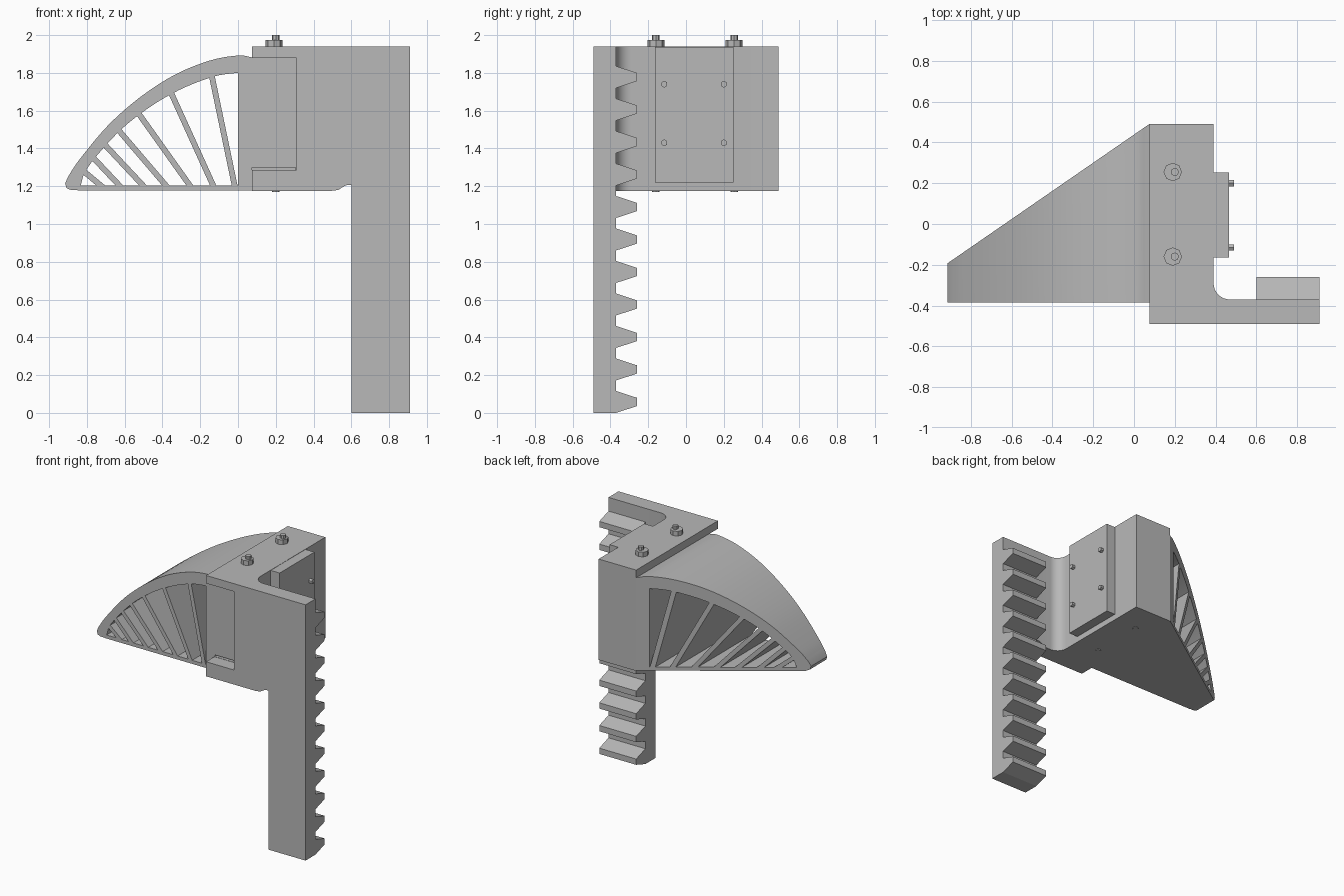
import bpy, bmesh, math
from mathutils import Vector

cube = bpy.data.objects.get("Cube")
if cube:
    bpy.data.objects.remove(cube)

grey = bpy.data.materials.new("plain_grey")
grey.use_nodes = True
COLOUR = (0.48, 0.48, 0.48, 1)
grey.diffuse_color = COLOUR
grey.node_tree.nodes["Principled BSDF"].inputs["Base Color"].default_value = COLOUR


def loft(name, near, far):
    """Solid between two matching outlines."""
    bm = bmesh.new()
    a = [bm.verts.new(p) for p in near]
    b = [bm.verts.new(p) for p in far]
    bm.faces.new(a)
    bm.faces.new(b)
    for i in range(len(a)):
        j = (i + 1) % len(a)
        bm.faces.new((a[i], a[j], b[j], b[i]))
    bmesh.ops.recalc_face_normals(bm, faces=bm.faces)
    mesh = bpy.data.meshes.new(name)
    bm.to_mesh(mesh)
    bm.free()
    mesh.materials.append(grey)
    obj = bpy.data.objects.new(name, mesh)
    bpy.context.collection.objects.link(obj)
    return obj


def box(name, x, y, z):
    ends = [[(px, py, h) for px, py in ((x[0], y[0]), (x[1], y[0]), (x[1], y[1]), (x[0], y[1]))]
            for h in z]
    return loft(name, *ends)


def cylinder(name, centre, axis, radius, length, sides):
    """Short prism growing from centre along axis."""
    turn = Vector((0, 0, 1)).rotation_difference(Vector(axis))
    rings = [[Vector(centre) + turn @ Vector((radius * math.cos(t), radius * math.sin(t), h))
              for t in (math.tau * i / sides for i in range(sides))] for h in (0, length)]
    return loft(name, *rings)


def cut(obj, cutter):
    mod = obj.modifiers.new("cut", 'BOOLEAN')
    mod.operation = 'DIFFERENCE'
    mod.solver = 'EXACT'
    mod.object = cutter
    cutter.hide_render = True
    bpy.context.view_layer.objects.active = obj
    bpy.ops.object.modifier_apply(modifier=mod.name)
    bpy.data.objects.remove(cutter)


def smooth(obj):
    bpy.ops.object.select_all(action='DESELECT')
    obj.select_set(True)
    bpy.context.view_layer.objects.active = obj
    bpy.ops.object.shade_smooth_by_angle(angle=math.radians(30))


# Bracket: angled plan with a rounded inner corner
LOW, HIGH = 1.175, 1.94
FRONT, WEB = -0.49, -0.37
R = 0.08
fillet = [(0.39 + R - R * math.cos(t), WEB + R - R * math.sin(t))
          for t in (math.pi / 2 * i / 8 for i in range(9))]
plan = [(0.075, FRONT), (0.61, FRONT), (0.61, WEB)] + fillet[::-1] + [(0.39, 0.49), (0.075, 0.49)]
bracket = loft("bracket", [(x, y, LOW) for x, y in plan], [(x, y, HIGH) for x, y in plan])

# Front pocket, narrow slot beneath the tongue, and relief beside the post
cut(bracket, box("pocket_cutter", (0.0, 0.31), (-0.6, -0.39), (1.285, 1.88)))
cut(bracket, box("slot_cutter", (0.0, 0.305), (-0.45, 0.05), (1.287, 1.30)))
relief = [(0.49, 1.1), (0.49, LOW), (0.53, 1.18), (0.57, 1.205), (0.7, 1.21), (0.7, 1.1)]
cut(bracket, loft("relief_cutter", [(x, -0.6, z) for x, z in relief],
                  [(x, -0.2, z) for x, z in relief]))
smooth(bracket)

# Toothed post: one side profile extruded across
PITCH, TIP = 0.172, -0.26
side = [(FRONT, HIGH), (FRONT, 0)]
for i in range(11):
    mid = 0.058 + PITCH * i
    side += [(WEB, mid - 0.058), (TIP, mid - 0.022), (TIP, mid + 0.022), (WEB, mid + 0.058)]
side.append((WEB, HIGH))
loft("toothed_post", [(0.6, y, z) for y, z in side], [(0.91, y, z) for y, z in side])


# Wing: every piece runs from the flat front to the slanting back
def back(x):
    return min(0.49, 0.49 + (x - 0.075) * 0.69)


def wing_piece(name, outline):
    return loft(name, [(x, -0.385, z) for x, z in outline],
                [(x, back(x), z) for x, z in outline])


def curve_through(points, steps=5):
    """Catmull-Rom curve through the given points."""
    pts = [Vector(p) for p in points]
    pts = [2 * pts[0] - pts[1]] + pts + [2 * pts[-1] - pts[-2]]
    out = []
    for a, b, c, d in zip(pts, pts[1:], pts[2:], pts[3:]):
        for s in range(steps):
            t = s / steps
            out.append(0.5 * (2 * b + (c - a) * t + (2 * a - 5 * b + 4 * c - d) * t * t
                              + (3 * b - a - 3 * c + d) * t ** 3))
    return [tuple(p) for p in out + [pts[-2]]]


outer = curve_through([(-0.90, 1.25), (-0.84, 1.34), (-0.69, 1.52), (-0.52, 1.67),
                       (-0.335, 1.79), (-0.15, 1.865), (0, 1.892), (0.075, 1.882)])
inner = curve_through([(-0.835, 1.2), (-0.795, 1.3), (-0.64, 1.48), (-0.48, 1.61),
                       (-0.31, 1.71), (-0.13, 1.78), (0, 1.80), (0.075, 1.80)])
nose = [(-0.835, 1.18), (-0.885, 1.18), (-0.908, 1.19), (-0.915, 1.215)]
smooth(wing_piece("wing_rim", nose + outer + inner[::-1]))
wing_piece("wing_floor", [(-0.85, 1.178), (0.075, 1.178), (0.075, 1.205), (-0.85, 1.205)])
wing_piece("wing_root", [(0, 1.18), (0.075, 1.18), (0.075, 1.85), (0, 1.85)])

# Slanting struts: foot x, head x, head z
STRUTS = [(-0.015, -0.14, 1.79), (-0.125, -0.357, 1.70), (-0.245, -0.53, 1.59),
          (-0.37, -0.635, 1.50), (-0.49, -0.71, 1.425), (-0.615, -0.775, 1.36),
          (-0.71, -0.83, 1.29)]
for number, (foot, head, top) in enumerate(STRUTS, 1):
    a, b = Vector((foot, 1.19)), Vector((head, top))
    along = (b - a).normalized()
    half = Vector((-along.y, along.x)) * 0.015
    wing_piece(f"wing_strut_{number}", [a - half, a + half, b + half, b - half])

# Back plate with four small bolts
box("mounting_plate", (0.38, 0.465), (-0.165, 0.252), (1.22, HIGH - 0.002))
for y in (-0.115, 0.2):
    for z in (1.43, 1.74):
        cylinder("plate_bolt", (0.46, y, z), (1, 0, 0), 0.018, 0.03, 6)

# Upright bolts with nuts, tips showing underneath
for y in (-0.16, 0.255):
    cylinder("bolt_nut", (0.19, y, HIGH - 0.005), (0, 0, 1), 0.045, 0.04, 8)
    cylinder("bolt_shaft", (0.2, y, HIGH), (0, 0, 1), 0.02, 0.06, 8)
    cylinder("bolt_tip", (0.2, y, LOW + 0.01), (0, 0, -1), 0.02, 0.015, 8)
